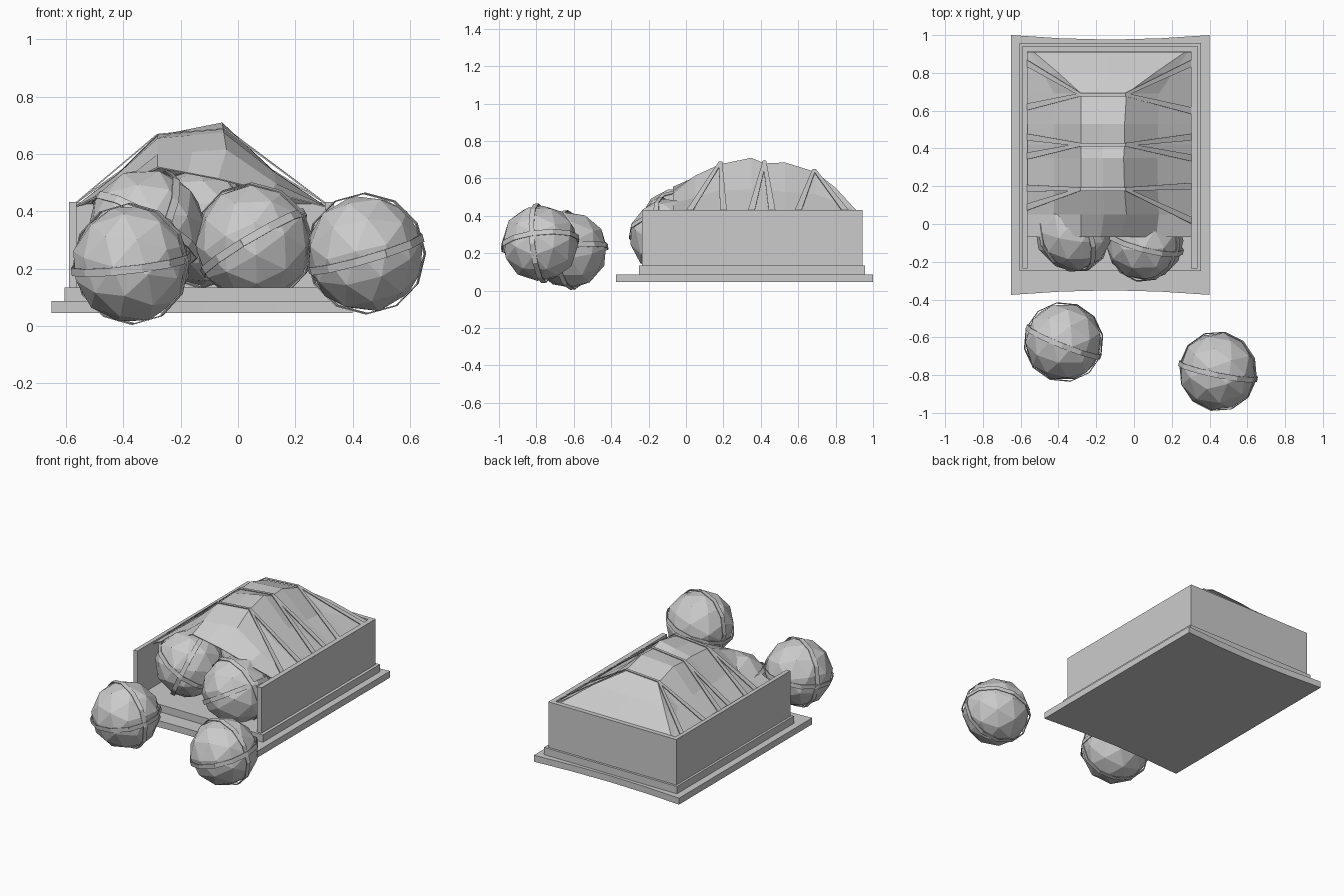
import bpy, bmesh, math
from mathutils import Vector, Matrix

if "Cube" in bpy.data.objects:
    bpy.data.objects.remove(bpy.data.objects["Cube"])

grey = bpy.data.materials.new("plain_grey")
grey.diffuse_color = (0.6, 0.6, 0.6, 1)
grey.use_nodes = True
grey.node_tree.nodes["Principled BSDF"].inputs["Base Color"].default_value = grey.diffuse_color


def add_object(name, bm):
    bmesh.ops.recalc_face_normals(bm, faces=bm.faces[:])
    mesh = bpy.data.meshes.new(name)
    bm.to_mesh(mesh)
    bm.free()
    mesh.materials.append(grey)
    obj = bpy.data.objects.new(name, mesh)
    bpy.context.collection.objects.link(obj)
    return obj


def box(name, x0, x1, y0, y1, z0, z1):
    bm = bmesh.new()
    bmesh.ops.create_cube(bm, size=1)
    for v in bm.verts:
        v.co = Vector(((x0 + x1) / 2 + v.co.x * (x1 - x0),
                       (y0 + y1) / 2 + v.co.y * (y1 - y0),
                       (z0 + z1) / 2 + v.co.z * (z1 - z0)))
    return add_object(name, bm)


def sheet(name, rows, thickness, offset):
    """Skin a grid of points and give it a little thickness."""
    bm = bmesh.new()
    grid = [[bm.verts.new(p) for p in row] for row in rows]
    for a, b in zip(grid, grid[1:]):
        for i in range(len(a) - 1):
            bm.faces.new((a[i], a[i + 1], b[i + 1], b[i]))
    obj = add_object(name, bm)
    if obj.data.polygons[0].normal.z < 0:
        obj.data.flip_normals()
    mod = obj.modifiers.new("thickness", "SOLIDIFY")
    mod.thickness, mod.offset = thickness, offset
    return obj


# Base plinth with gently hollowed ends
bm = bmesh.new()
xs = [-0.65, -0.39, -0.125, 0.14, 0.40]
dip = [0, 0.017, 0.024, 0.017, 0]
outline = [(x, -0.375 + d) for x, d in zip(xs, dip)]
outline += [(x, 1.0 - d) for x, d in zip(xs[::-1], dip)]
face = bm.faces.new([bm.verts.new((x, y, 0.045)) for x, y in outline])
ext = bmesh.ops.extrude_face_region(bm, geom=[face])
for v in ext["geom"]:
    if isinstance(v, bmesh.types.BMVert):
        v.co.z = 0.087
if not face.is_valid or face not in bm.faces[:]:
    bm.faces.new([v for v in bm.verts if v.co.z < 0.06])
add_object("base_plinth", bm)

# Floor step and the three walls; the front stays open
box("floor_step", -0.605, 0.355, -0.25, 0.958, 0.085, 0.135)
box("left_wall", -0.59, -0.563, -0.235, 0.943, 0.13, 0.432)
box("right_wall", 0.303, 0.335, -0.235, 0.943, 0.13, 0.432)
box("back_wall", -0.565, 0.305, 0.913, 0.943, 0.13, 0.432)

# Cover: y, left ridge x and z, right ridge x and z, sag of the sides
stations = [
    (-0.07, -0.28, 0.555, -0.07, 0.515, 0.0),
    (0.05, -0.28, 0.60, -0.04, 0.615, 0.02),
    (0.18, -0.28, 0.655, -0.05, 0.675, 0.01),
    (0.35, -0.28, 0.665, -0.055, 0.71, 0.025),
    (0.42, -0.28, 0.66, -0.05, 0.68, 0.01),
    (0.53, -0.28, 0.67, -0.05, 0.685, 0.025),
    (0.69, -0.28, 0.62, -0.04, 0.635, 0.01),
    (0.80, -0.40, 0.54, 0.11, 0.55, 0.01),
    (0.91, -0.53, 0.43, 0.27, 0.43, 0.0),
]
LEFT, RIGHT, RIM = -0.565, 0.303, 0.42
rows = []
for y, xl, zl, xr, zr, sag in stations:
    rows.append([(LEFT, y, RIM),
                 ((LEFT + xl) / 2, y, (RIM + zl) / 2 - sag),
                 (xl, y, zl),
                 ((xl + xr) / 2, y, (zl + zr) / 2),
                 (xr, y, zr),
                 ((RIGHT + xr) / 2, y, (RIM + zr) / 2 - sag),
                 (RIGHT, y, RIM)])
sheet("cover", rows, 0.005, -1)

# Cover straps: each fans from a ridge point to two rim points per side
fans = [(0.185, 0.668, 0.688, (0.09, 0.19), (0.02, 0.20)),
        (0.42, 0.668, 0.692, (0.36, 0.46), (0.35, 0.46)),
        (0.685, 0.632, 0.647, (0.62, 0.85), (0.60, 0.85))]
w = 0.018
for n, (y, zl, zr, left_feet, right_feet) in enumerate(fans):
    for k, (yl, yr) in enumerate(zip(left_feet, right_feet)):
        rows = [[(LEFT, yl + s * w, 0.43), (-0.282, y + s * w * 0.5, zl),
                 (-0.046, y + s * w * 0.5, zr), (RIGHT, yr + s * w, 0.43)]
                for s in (-1, 1)]
        sheet(f"cover_strap_{n}_{k}", rows, 0.005, 0)


# Faceted balls, each wrapped in two flat bands
def ball(name, centre, turn, band_normals, r=0.207):
    bm = bmesh.new()
    bmesh.ops.create_icosphere(
        bm, subdivisions=2, radius=r,
        matrix=Matrix.Translation(centre) @ Matrix.Rotation(turn, 4, Vector((0.4, 0.5, 0.8))))
    add_object(name, bm)
    for i, normal in enumerate(band_normals):
        rot = Vector(normal).to_track_quat("Z", "Y").to_matrix().to_4x4()
        place = Matrix.Translation(centre) @ rot
        rows = []
        for h in (-0.014, 0.014):
            rows.append([place @ Vector((0.211 * math.cos(a), 0.211 * math.sin(a), h))
                         for a in (2 * math.pi * j / 12 for j in range(13))])
        sheet(f"{name}_band_{i}", rows, 0.004, 0)


ball("front_left_ball", (-0.373, -0.625, 0.217), 0.4,
     [(-0.12, -0.1, 1), (0.37, 0.93, 0.1)])
ball("front_right_ball", (0.445, -0.78, 0.253), 1.3,
     [(-0.28, -0.1, 0.96), (0.2, 0.98, 0.1)])
ball("inner_left_ball", (-0.32, -0.045, 0.345), 2.1,
     [(0.5, 0.2, 0.85), (0.85, 0.3, -0.4)])
ball("inner_right_ball", (0.055, -0.095, 0.29), 0.9,
     [(-0.5, 0.1, 0.85), (0.25, 0.95, 0.2)])
ball("inner_back_ball", (-0.13, 0.27, 0.345), 1.7,
     [(0.2, 0.1, 0.97), (0.6, 0.8, 0)])
